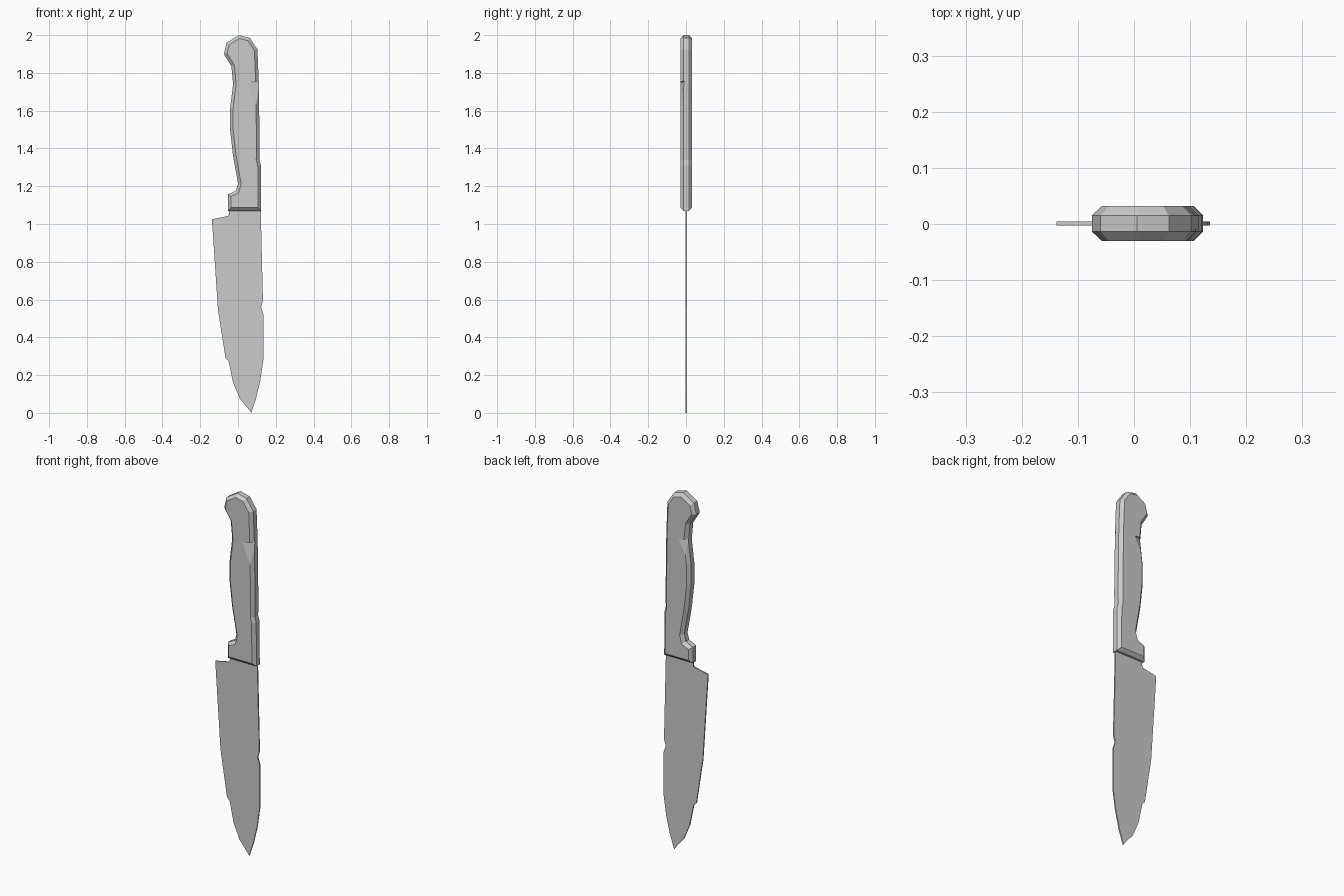
import bpy, bmesh
from mathutils import Vector

cube = bpy.data.objects.get("Cube")
if cube:
    bpy.data.objects.remove(cube, do_unlink=True)

grey = bpy.data.materials.new("light_grey")
grey.use_nodes = True
colour = (0.6, 0.6, 0.6, 1)
grey.diffuse_color = colour
grey.node_tree.nodes["Principled BSDF"].inputs["Base Color"].default_value = colour


def finish(name, bm):
    bmesh.ops.recalc_face_normals(bm, faces=bm.faces)
    mesh = bpy.data.meshes.new(name)
    bm.to_mesh(mesh)
    bm.free()
    mesh.materials.append(grey)
    obj = bpy.data.objects.new(name, mesh)
    bpy.context.collection.objects.link(obj)
    return obj


def slab(name, outline, front, back, chamfer=0):
    """Extrude an x-z outline along y, optionally chamfering both rims."""
    bm = bmesh.new()
    face = bm.faces.new([bm.verts.new((x, front, z)) for x, z in outline])
    ext = bmesh.ops.extrude_face_region(bm, geom=[face], use_keep_orig=True)
    moved = [v for v in ext["geom"] if isinstance(v, bmesh.types.BMVert)]
    bmesh.ops.translate(bm, verts=moved, vec=(0, back - front, 0))
    bmesh.ops.recalc_face_normals(bm, faces=bm.faces)
    if chamfer:
        rims = [e for e in bm.edges if abs(e.verts[0].co.y - e.verts[1].co.y) < 1e-5]
        bmesh.ops.bevel(bm, geom=rims, offset=chamfer, segments=1,
                        affect='EDGES', clamp_overlap=False)
    return finish(name, bm)


def chip(target, name, corners):
    """Cut a small wedge out of the target."""
    bm = bmesh.new()
    bmesh.ops.convex_hull(bm, input=[bm.verts.new(Vector(c)) for c in corners])
    cutter = finish(name, bm)
    cutter.hide_render = True
    cutter.hide_viewport = True
    cutter.display_type = 'WIRE'
    mod = target.modifiers.new(name, 'BOOLEAN')
    mod.operation = 'DIFFERENCE'
    mod.solver = 'EXACT'
    mod.object = cutter


# Blade with nicks in spine and belly; its tang runs into the handle
slab("blade", [
    (0.07, 0), (0.062, 0.012), (0.01, 0.075), (-0.026, 0.16), (-0.05, 0.275),
    (-0.066, 0.29), (-0.106, 0.545), (-0.138, 1.025), (-0.05, 1.043),
    (-0.044, 1.09), (0.12, 1.09), (0.132, 0.595), (0.122, 0.56),
    (0.135, 0.52), (0.134, 0.28), (0.118, 0.17), (0.095, 0.075)],
    -0.0025, 0.0045)

# Handle with chamfered rims
handle = slab("handle", [
    (-0.053, 1.07), (-0.053, 1.157), (-0.01, 1.178), (0, 1.215),
    (-0.027, 1.365), (-0.042, 1.5), (-0.042, 1.61), (-0.026, 1.74),
    (-0.035, 1.835), (-0.075, 1.90), (-0.06, 1.96), (0.005, 2.0),
    (0.062, 1.985), (0.103, 1.925), (0.11, 1.75), (0.115, 1.4),
    (0.113, 1.34), (0.121, 1.31), (0.123, 1.07)],
    -0.03, 0.032, 0.0165)

# Chips in the front and back of the grip
chip(handle, "front_chip_cutter", [
    (0.045, -0.031, 1.745), (0.13, -0.031, 1.76), (0.112, -0.008, 1.757),
    (0.092, -0.017, 1.752), (0.105, -0.031, 1.6)])
chip(handle, "back_chip_cutter", [
    (0.025, 0.033, 1.745), (-0.04, 0.033, 1.755), (-0.027, 0.014, 1.752),
    (-0.012, 0.024, 1.75), (-0.02, 0.033, 1.66)])
